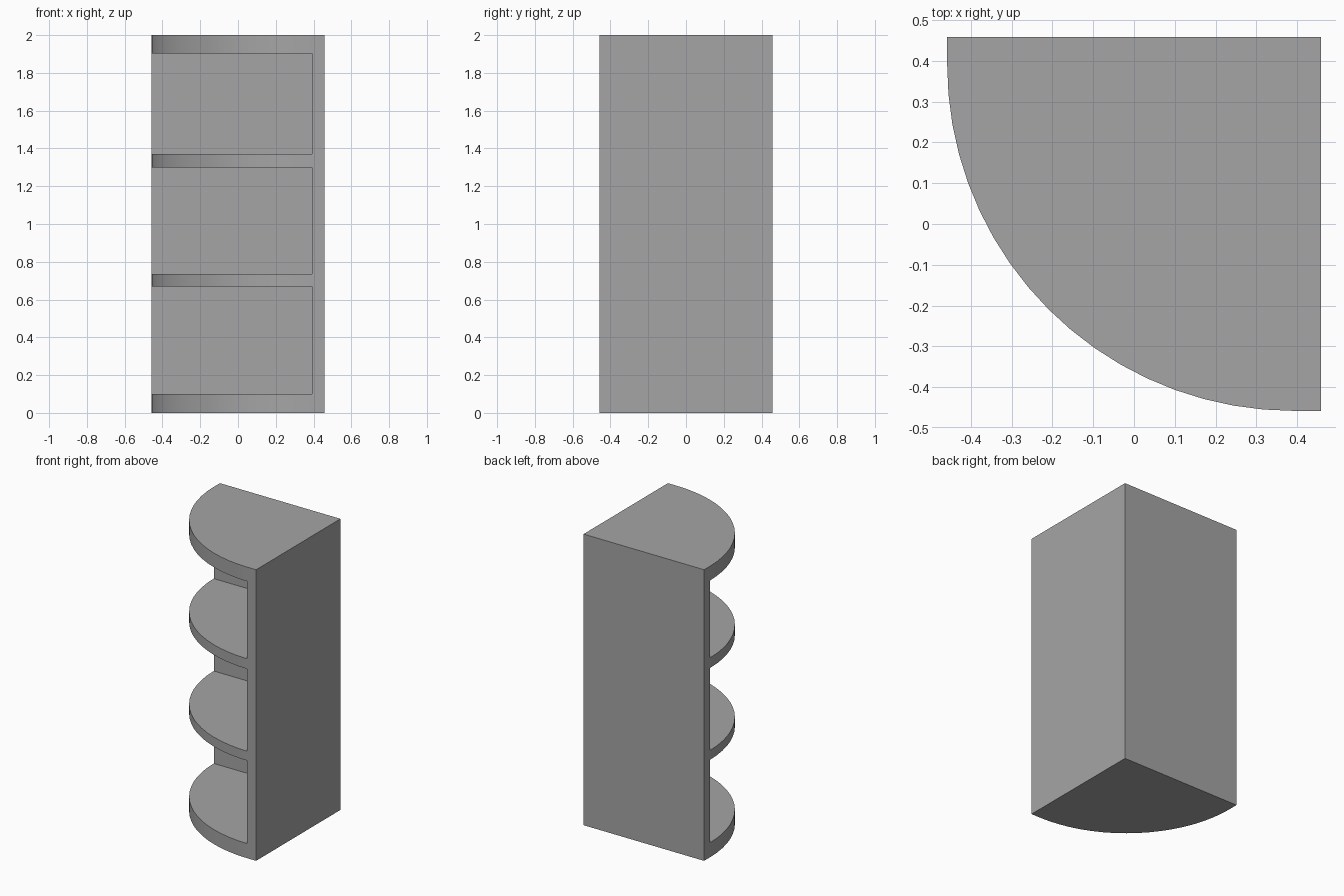
import bpy, bmesh, math

if "Cube" in bpy.data.objects:
    bpy.data.objects.remove(bpy.data.objects["Cube"])

HALF = 0.458          # half width of the footprint
INNER = 0.391         # inner face of both walls, also the arc centre
HEIGHT = 2.0
NICHES = [(0.10, 0.67), (0.735, 1.30), (1.37, 1.902)]
STEPS = 18


def add_prism(bm, outline, z0, z1):
    """Extrude a flat outline between two heights."""
    face = bm.faces.new([bm.verts.new((x, y, z0)) for x, y in outline])
    top = bmesh.ops.extrude_face_region(bm, geom=[face])["geom"]
    verts = [v for v in top if isinstance(v, bmesh.types.BMVert)]
    bmesh.ops.translate(bm, verts=verts, vec=(0, 0, z1 - z0))


def make_object(name, prisms):
    bm = bmesh.new()
    for outline, z0, z1 in prisms:
        add_prism(bm, outline, z0, z1)
    bmesh.ops.recalc_face_normals(bm, faces=bm.faces)
    mesh = bpy.data.meshes.new(name)
    bm.to_mesh(mesh)
    bm.free()
    obj = bpy.data.objects.new(name, mesh)
    bpy.context.collection.objects.link(obj)
    return obj


# Footprint: square back corner, short straight wall ends, rounded front
radius = HALF + INNER
footprint = [(HALF, -HALF), (HALF, HALF), (-HALF, HALF)]
for i in range(STEPS + 1):
    a = math.pi + math.pi / 2 * i / STEPS
    footprint.append((INNER + radius * math.cos(a), INNER + radius * math.sin(a)))

# Solid corner cabinet in dark grey
shelf = make_object("corner_shelf", [(footprint, 0, HEIGHT)])
grey = bpy.data.materials.new("dark_grey")
grey.diffuse_color = (0.375, 0.375, 0.375, 1)
grey.use_nodes = True
grey.node_tree.nodes["Principled BSDF"].inputs["Base Color"].default_value = grey.diffuse_color
shelf.data.materials.append(grey)

# Open niches between base, shelves and top
square = [(-1, -1), (INNER, -1), (INNER, INNER), (-1, INNER)]
cutter = make_object("niche_cutter", [(square, a, b) for a, b in NICHES])
cutter.data.materials.append(grey)
cutter.hide_render = True

mod = shelf.modifiers.new("niches", "BOOLEAN")
mod.operation = "DIFFERENCE"
mod.solver = "EXACT"
mod.object = cutter
bpy.context.view_layer.objects.active = shelf
shelf.select_set(True)
cutter.select_set(False)
bpy.ops.object.modifier_apply(modifier=mod.name)
bpy.data.objects.remove(cutter)

# Smooth the curved fronts, keep the edges crisp
bpy.ops.object.shade_smooth_by_angle(angle=math.radians(30))
